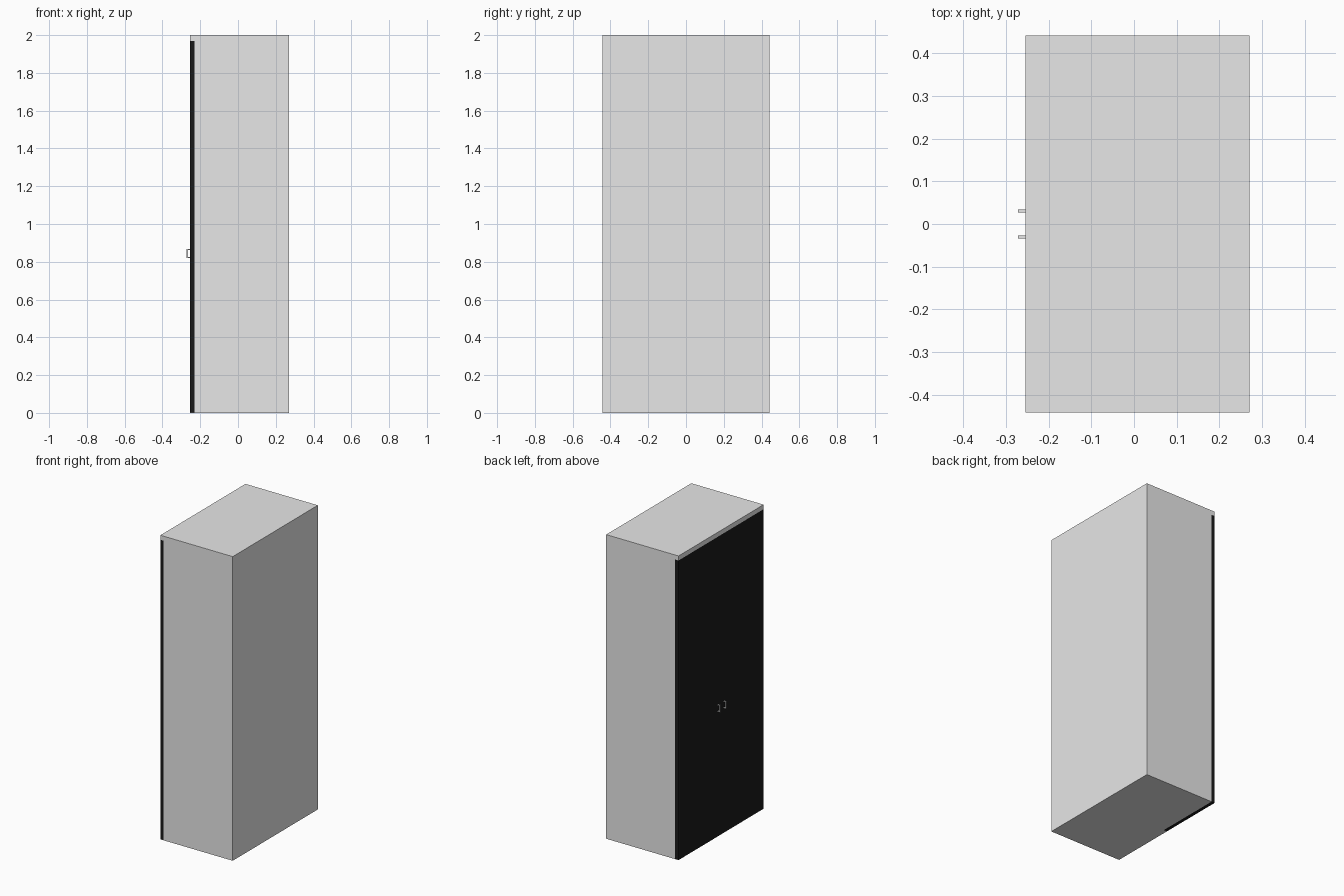
import bpy
import bmesh

cube = bpy.data.objects.get("Cube")
if cube:
    bpy.data.objects.remove(cube, do_unlink=True)


def make_material(name, value):
    mat = bpy.data.materials.new(name)
    mat.use_nodes = True
    color = (value, value, value, 1.0)
    mat.diffuse_color = color
    mat.node_tree.nodes["Principled BSDF"].inputs["Base Color"].default_value = color
    return mat


def extrude_profile(name, outline, y0, y1, mat):
    """Extrude an (x, z) outline along y into a closed solid."""
    bm = bmesh.new()
    face = bm.faces.new([bm.verts.new((x, y0, z)) for x, z in outline])
    moved = bmesh.ops.extrude_face_region(bm, geom=[face])["geom"]
    verts = [g for g in moved if isinstance(g, bmesh.types.BMVert)]
    bmesh.ops.translate(bm, verts=verts, vec=(0, y1 - y0, 0))
    bmesh.ops.recalc_face_normals(bm, faces=bm.faces)
    mesh = bpy.data.meshes.new(name)
    bm.to_mesh(mesh)
    bm.free()
    mesh.materials.append(mat)
    obj = bpy.data.objects.new(name, mesh)
    bpy.context.collection.objects.link(obj)
    return obj


def rect(x0, x1, z0, z1):
    return [(x0, z0), (x1, z0), (x1, z1), (x0, z1)]


grey = make_material("light grey", 0.8)
black = make_material("black", 0.01)

BACK, DOOR_IN, DOOR_OUT, GRIP = 0.271, -0.231, -0.255, -0.272
HALF, DOOR_TOP, HEIGHT = 0.442, 1.97, 2.0
SILL = 0.003

# Cabinet body with a top that overhangs the doors
extrude_profile("cabinet_body",
                [(BACK, 0), (BACK, HEIGHT), (DOOR_OUT, HEIGHT),
                 (DOOR_OUT, DOOR_TOP), (DOOR_IN, DOOR_TOP), (DOOR_IN, 0)],
                -HALF, HALF, grey)

# Thin sill under one door
extrude_profile("door_sill", rect(DOOR_OUT, DOOR_IN, 0, SILL), -HALF, 0, grey)

# Pair of doors, each with a bracket-shaped pull handle
for label, side, bottom in (("near", -1, SILL), ("far", 1, 0)):
    y0, y1 = sorted((0, side * HALF))
    extrude_profile(label + "_door", rect(DOOR_OUT, DOOR_IN, bottom, DOOR_TOP),
                    y0, y1, black)
    y = side * 0.031
    low, high, bar = 0.82, 0.868, 0.006
    extrude_profile(label + "_handle",
                    [(DOOR_OUT, low), (GRIP, low), (GRIP, high), (DOOR_OUT, high),
                     (DOOR_OUT, high - bar), (GRIP + bar, high - bar),
                     (GRIP + bar, low + bar), (DOOR_OUT, low + bar)],
                    y - 0.0035, y + 0.0035, grey)
